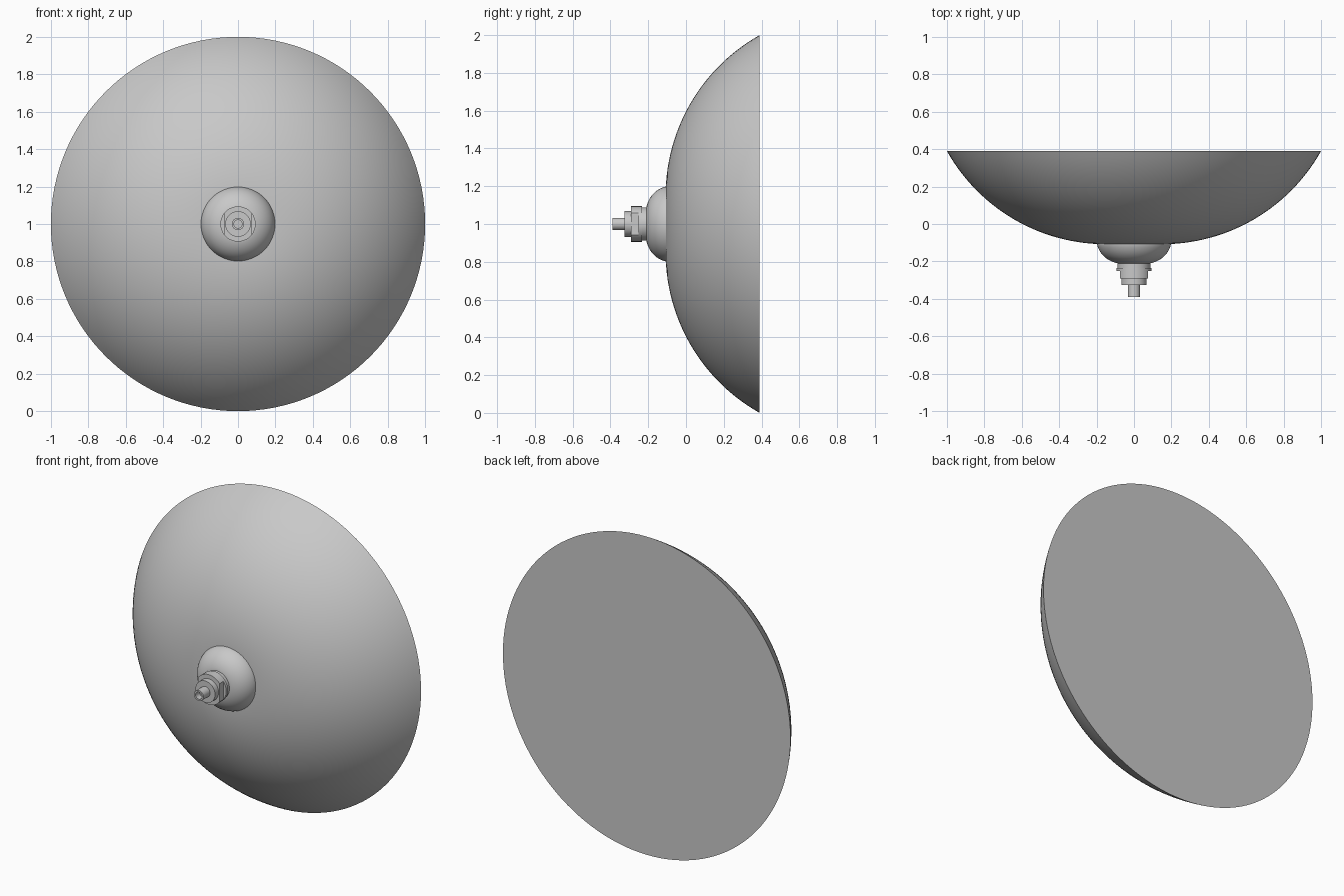
import bpy, bmesh, math

cube = bpy.data.objects.get("Cube")
if cube:
    bpy.data.objects.remove(cube, do_unlink=True)

grey = bpy.data.materials.new("plain_grey")
grey.use_nodes = True
grey.diffuse_color = (0.58, 0.58, 0.58, 1)
grey.node_tree.nodes["Principled BSDF"].inputs["Base Color"].default_value = (0.58, 0.58, 0.58, 1)

AXIS_Z = 1.0


def lathe(name, profile, sides, flat=None):
    """Turn (radius, y) points, listed back to front, around the y axis."""
    bm = bmesh.new()
    rings = []
    for r, y in profile:
        ring = []
        for i in range(sides):
            a = math.tau * i / sides
            x, z = r * math.cos(a), r * math.sin(a)
            if flat:
                x = max(-flat, min(flat, x))
            ring.append(bm.verts.new((x, y, AXIS_Z + z)))
        rings.append(ring)
    for a, b in zip(rings, rings[1:]):
        for i in range(sides):
            j = (i + 1) % sides
            bm.faces.new((a[i], a[j], b[j], b[i]))
    bm.faces.new(rings[0])
    bm.faces.new(rings[-1])
    bmesh.ops.recalc_face_normals(bm, faces=bm.faces)
    mesh = bpy.data.meshes.new(name)
    bm.to_mesh(mesh)
    bm.free()
    mesh.materials.append(grey)
    obj = bpy.data.objects.new(name, mesh)
    bpy.context.collection.objects.link(obj)
    bpy.ops.object.select_all(action='DESELECT')
    obj.select_set(True)
    bpy.context.view_layer.objects.active = obj
    bpy.ops.object.shade_smooth_by_angle(angle=math.radians(30))


# Large dome: flat closed back, arc sweeping in to a small flat crown
BACK, CROWN, FLAT = 0.39, -0.108, 0.15
depth, reach = BACK - CROWN, 1 - FLAT
R = (reach ** 2 + depth ** 2) / (2 * depth)
rim = math.asin(reach / R)
steps = 28
angles = [rim * (1 - i / steps) for i in range(steps + 1)]
lathe("dome", [(FLAT + R * math.sin(a), CROWN + R * (1 - math.cos(a))) for a in angles], 128)

# Rounded boss on the crown
arc = [math.radians(12 + 66 * i / 10) for i in range(11)]
c0, s0 = math.cos(arc[0]), math.sin(arc[0])
c1, s1 = math.cos(arc[-1]), math.sin(arc[-1])
lathe("boss", [(0.198, -0.09)] + [(0.088 + 0.11 * (math.cos(a) - c1) / (c0 - c1),
                                   -0.108 - 0.102 * (math.sin(a) - s0) / (s1 - s0))
                                  for a in arc], 48)

# Stepped fitting: neck, round collar, wrench flats and end ring
lathe("neck", [(0.088, -0.2), (0.088, -0.236)], 48)
lathe("collar", [(0.094, -0.234), (0.094, -0.252)], 96)
lathe("wrench_flats", [(0.094, -0.25), (0.094, -0.29)], 96, flat=0.075)
lathe("end_ring", [(0.068, -0.28), (0.068, -0.325)], 48)

# Hollow tip
lathe("tip", [(0.033, -0.32), (0.033, -0.39), (0.022, -0.39), (0.022, -0.35)], 32)
